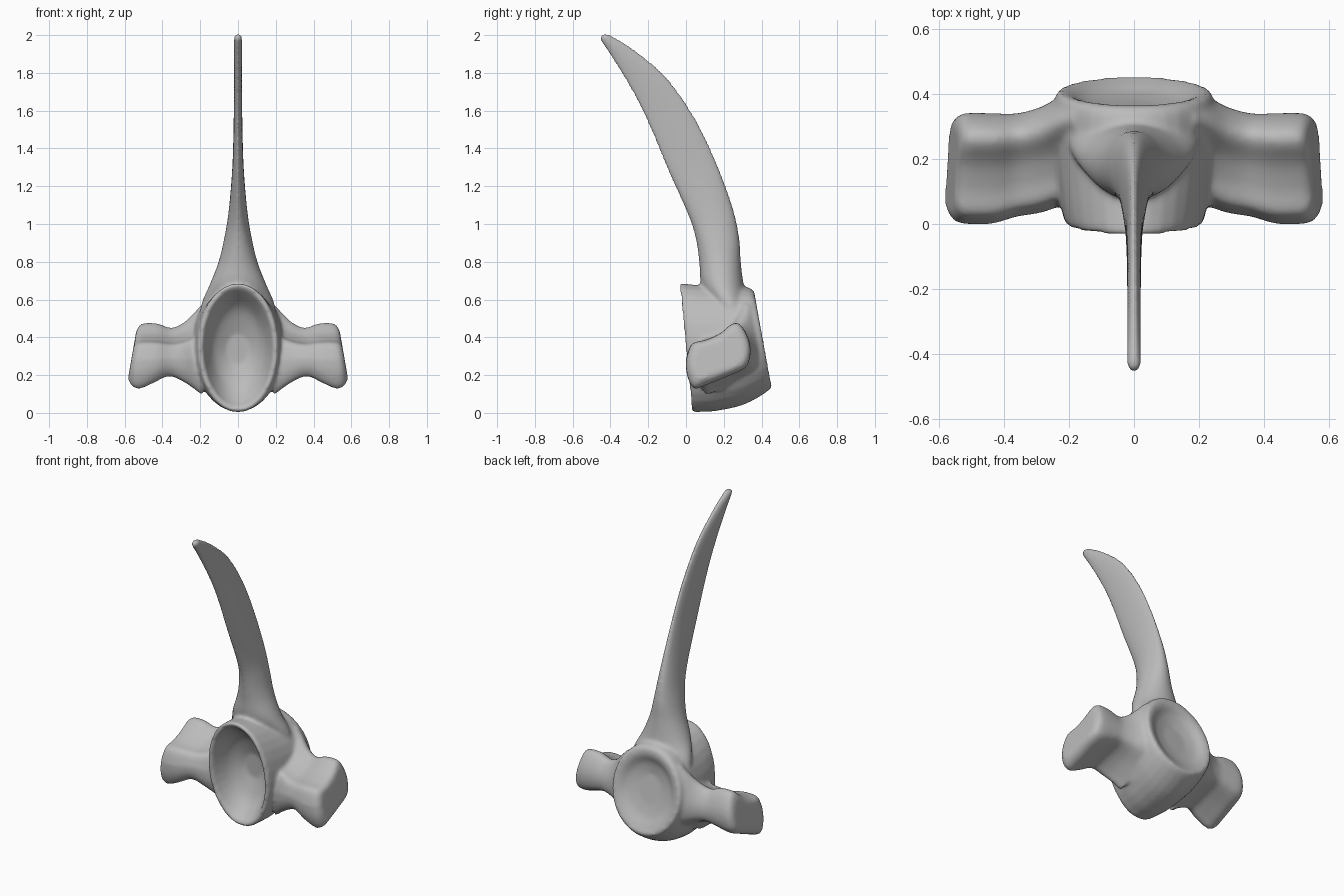
import bpy, bmesh, math
from mathutils import Vector

cube = bpy.data.objects.get("Cube")
if cube:
    bpy.data.objects.remove(cube, do_unlink=True)

bone = bpy.data.materials.new("bone grey")
bone.use_nodes = True
COLOUR = (0.5, 0.5, 0.5, 1)
bone.diffuse_color = COLOUR
bone.node_tree.nodes["Principled BSDF"].inputs["Base Color"].default_value = COLOUR


def curve_through(stations, steps):
    """Catmull-Rom interpolation of tuples of numbers."""
    pts = [stations[0]] + list(stations) + [stations[-1]]
    out = []
    for a, b, c, d in zip(pts, pts[1:], pts[2:], pts[3:]):
        for i in range(steps):
            t = i / steps
            out.append([0.5 * (2 * q + (r - p) * t + (2 * p - 5 * q + 4 * r - s) * t * t
                               + (3 * q - p - 3 * r + s) * t ** 3)
                        for p, q, r, s in zip(a, b, c, d)])
    out.append(list(stations[-1]))
    return out


def loft(bm, rings):
    """Closed skin over a row of rings."""
    rows = [[bm.verts.new(p) for p in ring] for ring in rings]
    n = len(rows[0])
    for r0, r1 in zip(rows, rows[1:]):
        for i in range(n):
            j = (i + 1) % n
            bm.faces.new((r0[i], r0[j], r1[j], r1[i]))
    for row in (rows[0], rows[-1]):
        centre = bm.verts.new(sum((v.co for v in row), Vector()) / n)
        for i in range(n):
            bm.faces.new((row[i], row[(i + 1) % n], centre))


def oval(a, b, half_width, sides=32):
    """Oval ring spanning points a and b of the side plane."""
    a, b = Vector((0, *a)), Vector((0, *b))
    mid, axis = (a + b) / 2, (a - b) / 2
    return [mid + axis * math.cos(t) + Vector((half_width * math.sin(t), 0, 0))
            for t in (2 * math.pi * i / sides for i in range(sides))]


bm = bmesh.new()

# Body with a deep front cup and a shallow rear cup: top y, z, bottom y, z, half width
body = [
    (.16, .42, .17, .26, .06), (.10, .55, .13, .14, .13), (.01, .63, .07, .06, .17),
    (-.025, .66, .035, .03, .185), (-.03, .685, .035, .005, .21), (.03, .68, .08, .005, .225),
    (.15, .67, .16, .01, .24), (.28, .67, .31, .045, .25), (.35, .655, .445, .125, .24),
    (.365, .61, .44, .17, .20), (.345, .55, .405, .23, .15), (.34, .48, .38, .30, .08),
]
loft(bm, [oval(s[:2], s[2:4], s[4]) for s in curve_through(body, 4)])

# Tall curved spine: front y, z, back y, z, half width
spine = [
    (.19, .50, .33, .50, .21), (.13, .59, .325, .59, .19), (.08, .68, .305, .68, .15),
    (.07, .80, .29, .80, .103), (.05, .93, .283, .92, .073), (.01, 1.05, .25, 1.08, .05),
    (-.095, 1.28, .165, 1.32, .03), (-.20, 1.53, .05, 1.56, .023),
    (-.285, 1.70, -.10, 1.775, .021), (-.38, 1.86, -.27, 1.92, .021),
    (-.445, 1.96, -.40, 2.0, .021), (-.458, 1.985, -.44, 2.005, .018),
]
loft(bm, [oval(s[:2], s[2:4], s[4]) for s in curve_through(spine, 4)])

# Side wings: low front lobe and high rear knob, same section scaled along x
section = [(0, .28), (.005, .2), (.04, .13), (.1, .145), (.2, .185), (.31, .235), (.34, .3),
           (.335, .38), (.295, .46), (.25, .475), (.18, .42), (.1, .385), (.03, .365)]
outline = curve_through(section + section[:1], 3)[:-1]
# x, upper scale, lower scale, depth scale, shift to the rear
wing = [
    (.19, 1.6, 1.2, .98, .06), (.23, 1.34, 1.02, .98, .05), (.29, 1.0, .8, .95, .025),
    (.36, .84, .64, .93, .01), (.43, .97, .82, .99, 0), (.50, 1, 1, 1, 0),
    (.54, .93, .93, .96, 0), (.56, .72, .72, .8, 0),
]
MID_Y, MID_Z = .18, .31
for side in (-1, 1):
    rings = []
    for x, up, down, depth, shift in curve_through(wing, 4):
        ring = []
        for y, z in outline:
            dz = z - MID_Z
            lean = -.12 * dz * max(0, x - .3) / .25
            ring.append((side * (x + lean), MID_Y + shift + (y - MID_Y) * depth,
                         MID_Z + dz * (up if dz > 0 else down)))
        rings.append(ring)
    loft(bm, rings)

bmesh.ops.recalc_face_normals(bm, faces=bm.faces)
mesh = bpy.data.meshes.new("vertebra")
bm.to_mesh(mesh)
bm.free()
mesh.materials.append(bone)
vertebra = bpy.data.objects.new("vertebra", mesh)
bpy.context.collection.objects.link(vertebra)

# Fuse the parts into one skin and soften the joints
fuse = vertebra.modifiers.new("fuse", 'REMESH')
fuse.mode = 'VOXEL'
fuse.voxel_size = .01
fuse.use_smooth_shade = True
soften = vertebra.modifiers.new("soften", 'SMOOTH')
soften.factor = .5
soften.iterations = 10
